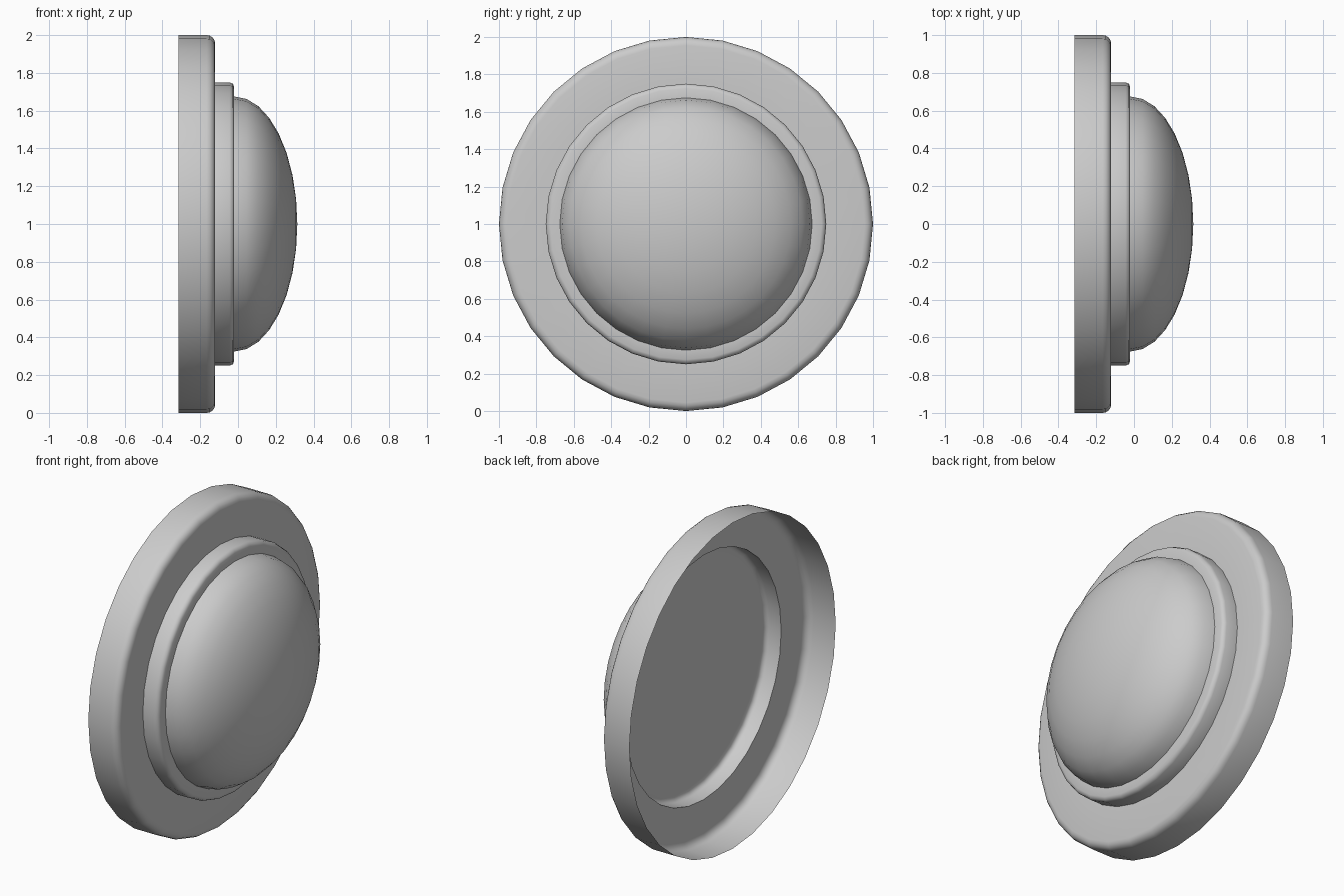
import bpy, bmesh, math

if "Cube" in bpy.data.objects:
    bpy.data.objects.remove(bpy.data.objects["Cube"])

SIDES = 32
CENTRE_Z = 1.0


def lathe(name, profile):
    """Revolve (x, radius) points around the horizontal x axis; radius 0 closes to a pole."""
    bm = bmesh.new()
    rings = []
    for x, r in profile:
        if r == 0:
            rings.append([bm.verts.new((x, 0, CENTRE_Z))] * SIDES)
        else:
            rings.append([bm.verts.new((x, r * math.sin(2 * math.pi * i / SIDES),
                                        CENTRE_Z + r * math.cos(2 * math.pi * i / SIDES)))
                          for i in range(SIDES)])
    for a, b in zip(rings, rings[1:]):
        for i in range(SIDES):
            j = (i + 1) % SIDES
            quad = list(dict.fromkeys((a[i], a[j], b[j], b[i])))
            bm.faces.new(quad)
    bmesh.ops.recalc_face_normals(bm, faces=bm.faces)
    # Normals point towards the dome side
    bm.faces.ensure_lookup_table()
    if bm.faces[-1].normal.x < 0:
        bmesh.ops.reverse_faces(bm, faces=bm.faces)
    mesh = bpy.data.meshes.new(name)
    bm.to_mesh(mesh)
    bm.free()
    obj = bpy.data.objects.new(name, mesh)
    bpy.context.collection.objects.link(obj)
    bpy.ops.object.select_all(action='DESELECT')
    obj.select_set(True)
    bpy.context.view_layer.objects.active = obj
    bpy.ops.object.shade_smooth_by_angle(angle=math.radians(50))
    return obj


def corner(x, r, size, steps):
    """Rounded outer corner whose sharp point would be (x, r)."""
    angles = [math.pi / 2 * k / steps for k in range(steps + 1)]
    return [(x - size + size * math.sin(a), r - size + size * math.cos(a)) for a in angles]


# Thin hollow housing: open back, wide flange, stepped collar and flat inner plate
housing = [(-0.316, 1.0)]
housing += corner(-0.121, 1.0, 0.045, 4)
housing += [(-0.121, 0.75)]
housing += corner(-0.02, 0.75, 0.025, 2)
housing += [(-0.02, 0.67), (-0.02, 0)]
lathe("housing", housing)

# Flattened half-sphere lens on the plate
lens = [(-0.02 + 0.334 * math.sin(math.pi / 2 * k / 8),
         0.675 * math.cos(math.pi / 2 * k / 8)) for k in range(8)]
lathe("lens_dome", lens + [(0.314, 0)])
